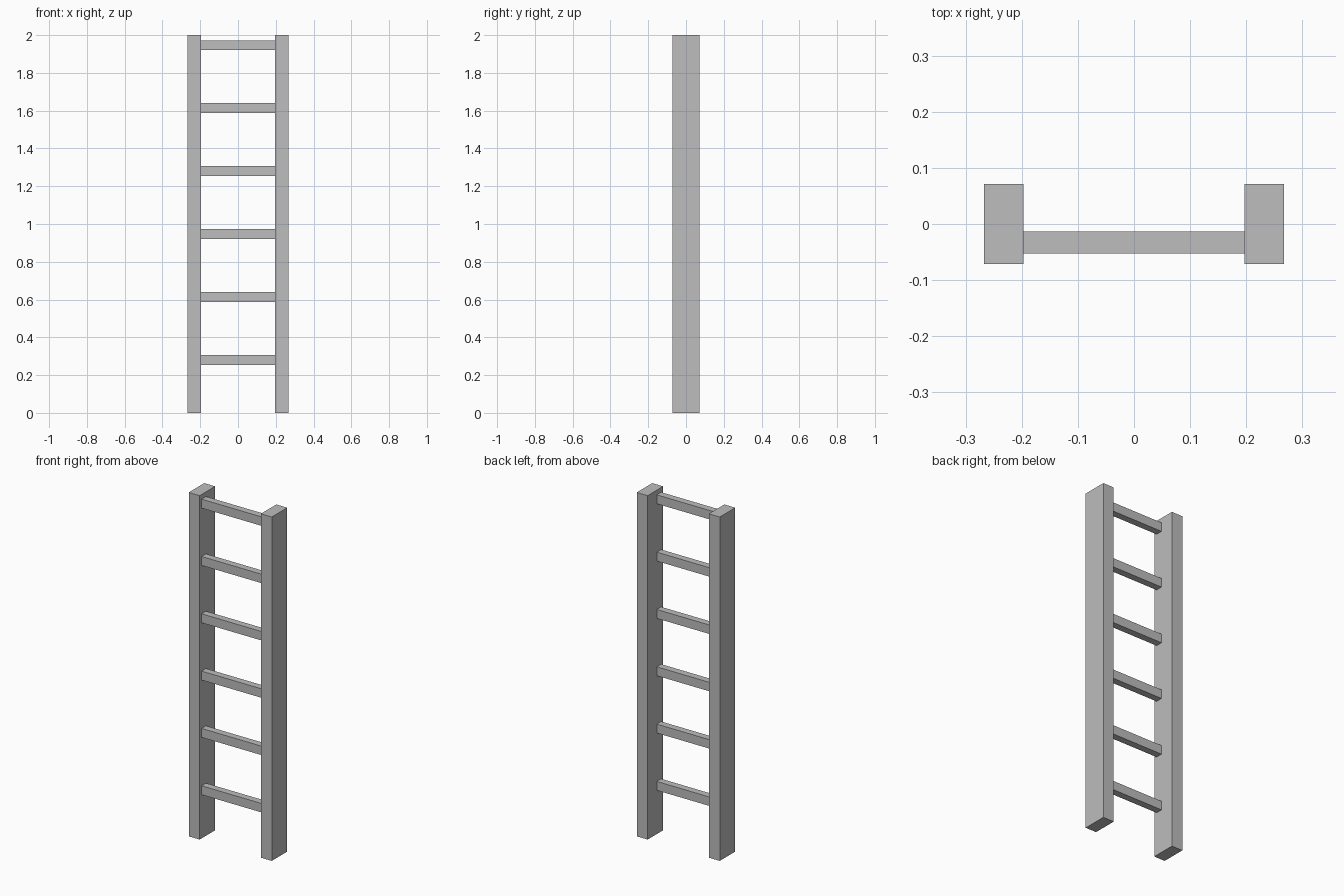
import bpy

cube = bpy.data.objects.get("Cube")
if cube:
    bpy.data.objects.remove(cube, do_unlink=True)

# One plain grey for the whole ladder
GREY = (0.51, 0.51, 0.51, 1.0)
grey = bpy.data.materials.new("plain_grey")
grey.use_nodes = True
grey.diffuse_color = GREY
grey.node_tree.nodes["Principled BSDF"].inputs["Base Color"].default_value = GREY


def box(name, centre, size):
    bpy.ops.mesh.primitive_cube_add(size=1, location=centre)
    obj = bpy.context.object
    obj.name = name
    obj.scale = size
    bpy.ops.object.transform_apply(location=False, rotation=False, scale=True)
    obj.data.materials.append(grey)
    return obj


HEIGHT = 2.0
RAIL_WIDTH, RAIL_DEPTH = 0.07, 0.142
RAIL_X = 0.232

# Side rails
for name, side in (("left_rail", 1), ("right_rail", -1)):
    box(name, (side * RAIL_X, 0, HEIGHT / 2), (RAIL_WIDTH, RAIL_DEPTH, HEIGHT))

# Evenly spaced rungs, set towards the front of the rails
RUNG_LENGTH = 2 * RAIL_X - RAIL_WIDTH
for i in range(6):
    box(f"rung_{i + 1}", (0, -0.033, 0.28 + i / 3), (RUNG_LENGTH, 0.04, 0.052))
